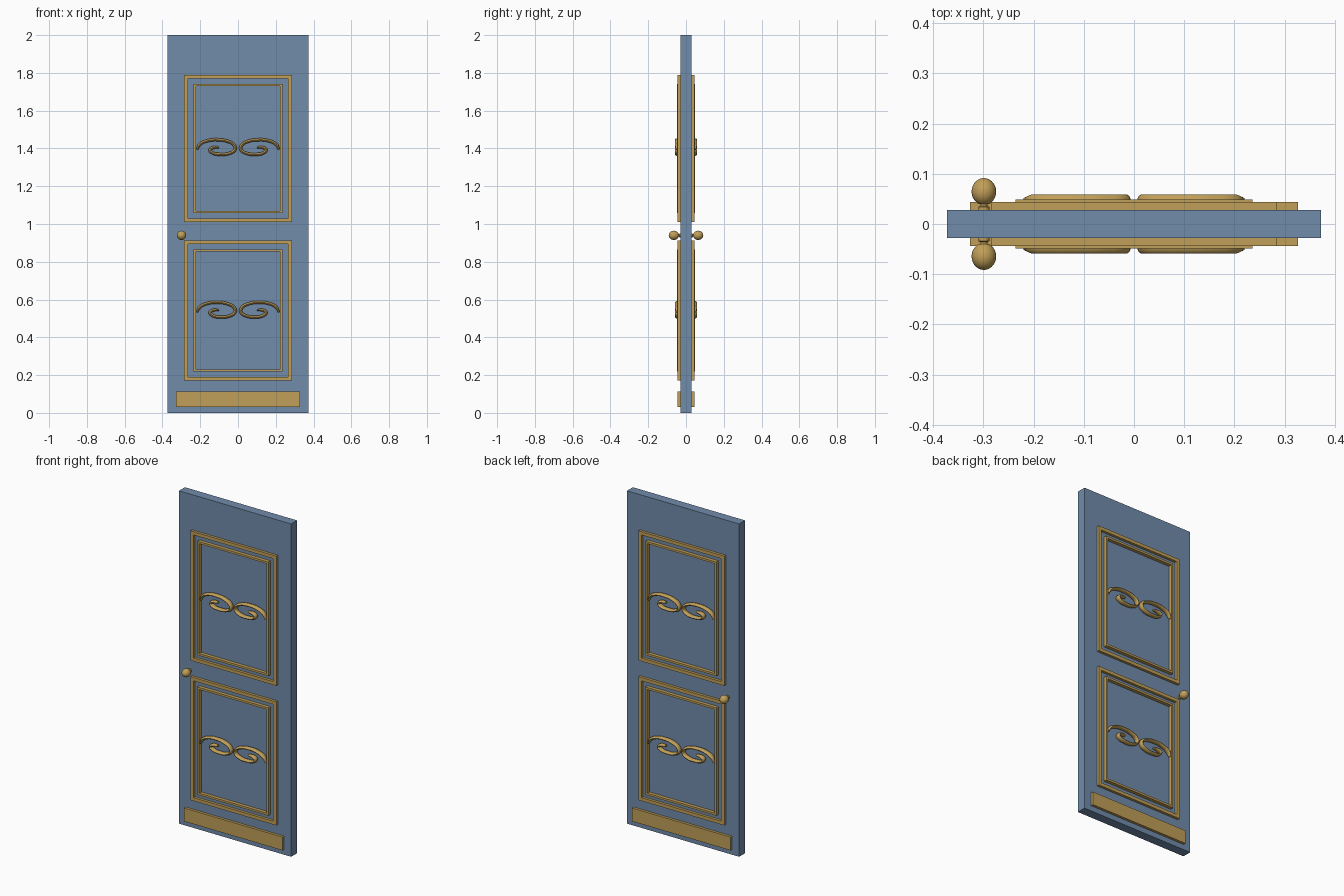
import bpy, bmesh, math
from mathutils import Matrix

if "Cube" in bpy.data.objects:
    bpy.data.objects.remove(bpy.data.objects["Cube"])


def material(name, rgb):
    m = bpy.data.materials.new(name)
    m.diffuse_color = (*rgb, 1)
    m.use_nodes = True
    m.node_tree.nodes["Principled BSDF"].inputs["Base Color"].default_value = m.diffuse_color
    return m


BLUE = material("door_blue", (0.165, 0.262, 0.41))
GOLD = material("trim_gold", (0.53, 0.345, 0.098))


def add_object(name, bm, mat, smooth=False):
    bmesh.ops.recalc_face_normals(bm, faces=bm.faces)
    me = bpy.data.meshes.new(name)
    bm.to_mesh(me)
    bm.free()
    me.materials.append(mat)
    ob = bpy.data.objects.new(name, me)
    bpy.context.collection.objects.link(ob)
    if smooth:
        bpy.ops.object.select_all(action='DESELECT')
        ob.select_set(True)
        bpy.context.view_layer.objects.active = ob
        bpy.ops.object.shade_smooth_by_angle(angle=math.radians(40))
    return ob


def box(name, half_x, y0, y1, z0, z1, mat):
    bm = bmesh.new()
    loc = Matrix.Translation((0, (y0 + y1) / 2, (z0 + z1) / 2))
    bmesh.ops.create_cube(bm, size=1, matrix=loc @ Matrix.Diagonal((2 * half_x, abs(y1 - y0), z1 - z0, 1)))
    return add_object(name, bm, mat)


def frame(name, half_x, z0, z1, width, y0, y1):
    """Mitred rectangular moulding swept around a rectangular section."""
    bm = bmesh.new()
    rings = []
    for inset, y in ((0, y0), (0, y1), (width, y1), (width, y0)):
        x, a, b = half_x - inset, z0 + inset, z1 - inset
        rings.append([bm.verts.new((px, y, pz)) for px, pz in ((-x, a), (x, a), (x, b), (-x, b))])
    for i in range(4):
        r, n = rings[i], rings[(i + 1) % 4]
        for j in range(4):
            k = (j + 1) % 4
            bm.faces.new((r[j], r[k], n[k], n[j]))
    return add_object(name, bm, GOLD)


# Scroll path as (x, z) around the panel centre, left half
SCROLL = [(-0.217, -0.014), (-0.203, 0.012), (-0.16, 0.033), (-0.108, 0.038),
          (-0.055, 0.030), (-0.019, 0.008), (-0.016, -0.014), (-0.045, -0.034),
          (-0.092, -0.039), (-0.134, -0.032), (-0.148, -0.016), (-0.133, -0.004),
          (-0.102, -0.002)]


def scroll(name, side, y, z):
    cu = bpy.data.curves.new(name, 'CURVE')
    cu.dimensions = '3D'
    cu.bevel_depth = 0.0085
    cu.bevel_resolution = 3
    cu.resolution_u = 6
    cu.use_fill_caps = True
    sp = cu.splines.new('BEZIER')
    sp.bezier_points.add(len(SCROLL) - 1)
    for i, (p, (px, pz)) in enumerate(zip(sp.bezier_points, SCROLL)):
        p.co = (px * side, 0, pz)
        p.handle_left_type = p.handle_right_type = 'AUTO'
        p.radius = 0.65 if i in (0, len(SCROLL) - 1) else 1
    tmp = bpy.data.objects.new(name + "_path", cu)
    bpy.context.collection.objects.link(tmp)
    dg = bpy.context.evaluated_depsgraph_get()
    me = bpy.data.meshes.new_from_object(tmp.evaluated_get(dg))
    bm = bmesh.new()
    bm.from_mesh(me)
    bpy.data.objects.remove(tmp)
    bpy.data.meshes.remove(me)
    # deepen the tube so that it reaches the door face
    bm.transform(Matrix.Translation((0, y, z)) @ Matrix.Diagonal((1, 1.85, 1, 1)))
    for f in bm.faces:
        f.material_index = 0
    return add_object(name, bm, GOLD, True)


def knob(name, s):
    """Ball on a stem with a small base, turned from a profile."""
    prof = [(0, 0.026), (0.011, 0.026), (0.011, 0.034), (0.007, 0.036), (0.007, 0.042)]
    prof += [(0.0245 * math.sin(a), 0.0645 - 0.027 * math.cos(a))
             for a in (math.pi * t / 14 for t in range(2, 15))]
    bm = bmesh.new()
    vs = [bm.verts.new((r, s * y, 0)) for r, y in prof]
    es = [bm.edges.new(p) for p in zip(vs, vs[1:])]
    bmesh.ops.spin(bm, geom=vs + es, cent=(0, 0, 0), axis=(0, 1, 0),
                   angle=2 * math.pi, steps=28, use_duplicate=False)
    bmesh.ops.remove_doubles(bm, verts=bm.verts, dist=1e-5)
    bm.transform(Matrix.Translation((-0.299, 0, 0.94)))
    return add_object(name, bm, GOLD, True)


# Door slab
box("door_slab", 0.3725, -0.0279, 0.0279, 0, 2, BLUE)

# Trim on both faces
for face, s in (("front", -1), ("back", 1)):
    box(face + "_kick_plate", 0.327, s * 0.027, s * 0.0438, 0.032, 0.112, GOLD)
    knob(face + "_knob", s)
    for level, z0, z1, zc in (("upper", 1.01, 1.789, 1.408), ("lower", 0.171, 0.913, 0.547)):
        tag = face + "_" + level
        frame(tag + "_outer_moulding", 0.285, z0, z1, 0.02, s * 0.027, s * 0.0438)
        frame(tag + "_inner_moulding", 0.236, z0 + 0.047, z1 - 0.047, 0.0125, s * 0.027, s * 0.0488)
        for hand, side in (("left", 1), ("right", -1)):
            scroll(tag + "_" + hand + "_scroll", side, s * 0.043, zc)
